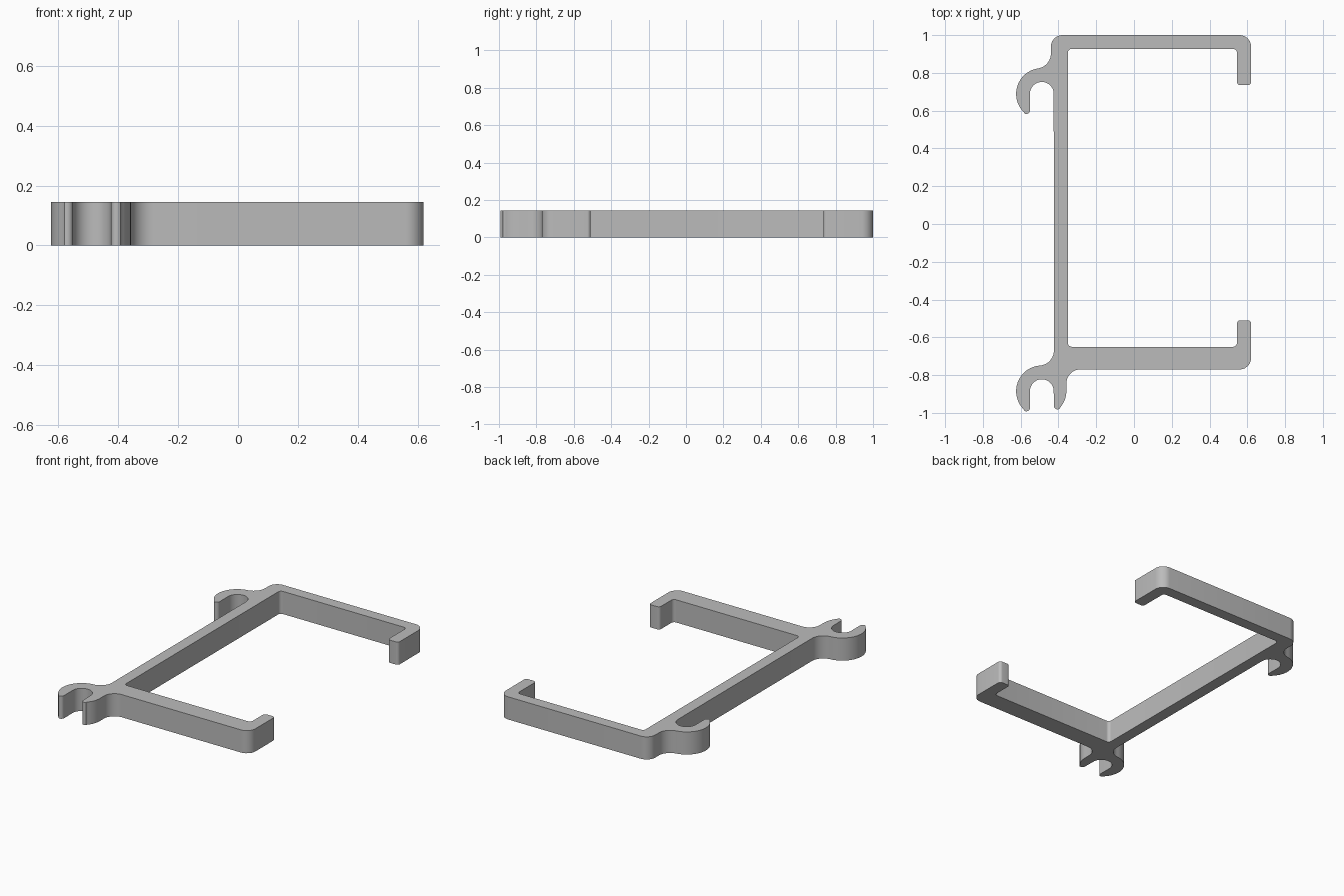
import bpy, bmesh
from math import radians, cos, sin, tan
from mathutils import Vector

if "Cube" in bpy.data.objects:
    bpy.data.objects.remove(bpy.data.objects["Cube"], do_unlink=True)

HEIGHT = 0.145
HOOK_X, HOOK_R, BORE_R = -0.488, 0.136, 0.063
EASE = 0.08            # radius blending hooks into the frame
SPINE_OUT, SPINE_IN = -0.424, -0.35
TOP_HOOK_Y, LOW_HOOK_Y = 0.689, -0.885


def arc(cx, cy, r, start, end, steps=12):
    """Points along a circular arc, angles in degrees."""
    angles = [radians(start + (end - start) * i / steps) for i in range(steps + 1)]
    return [Vector((cx + r * cos(a), cy + r * sin(a))) for a in angles]


def corner(prev, here, nxt, r, steps=6):
    """Rounded corner between two straight edges."""
    p, h, n = Vector(prev), Vector(here), Vector(nxt)
    u, v = (p - h).normalized(), (n - h).normalized()
    half = u.angle(v) / 2
    a, b = h + u * r / tan(half), h + v * r / tan(half)
    centre = h + (u + v).normalized() * r / sin(half)
    sa, sb = a - centre, b - centre
    return [centre + sa.lerp(sb, i / steps).normalized() * r for i in range(steps + 1)]


def rounded(path):
    """Round every inner point of an (x, y, radius) path; the ends only give direction."""
    out = []
    for p, h, n in zip(path, path[1:], path[2:]):
        out += corner(p[:2], h[:2], n[:2], h[2])
    return out


def hook(wall_x, cy):
    """Cable hook: blend from the wall, outer curl, rounded tip, then the bore."""
    blend_x = wall_x - EASE
    dx = blend_x - HOOK_X
    blend_y = cy + ((EASE + HOOK_R) ** 2 - dx ** 2) ** 0.5
    toward = Vector((dx, blend_y - cy)).angle_signed(Vector((1, 0)))
    deg = toward * 180 / 3.14159265
    left = HOOK_X - BORE_R
    pts = arc(blend_x, blend_y, EASE, 0, deg - 180, 10)
    pts += arc(HOOK_X, cy, HOOK_R, deg, 226, 24)[1:]
    pts += arc(left - 0.019, cy - 0.088, 0.019, 240, 360, 6)
    pts += arc(HOOK_X, cy, BORE_R, 180, 0, 18)
    return pts


# Outline, running anticlockwise from the rear right corner
outline = rounded([(0.62, 0.74, 0), (0.62, 1.0, 0.06), (-0.44, 1.0, 0.06), (-0.44, 0.8, 0)])
outline += hook(-0.44, TOP_HOOK_Y)
outline += hook(SPINE_OUT, LOW_HOOK_Y)

# Second prong of the lower hook and its blend into the front arm
outline += arc(SPINE_OUT + 0.019, LOW_HOOK_Y - 0.078, 0.019, 180, 310, 6)
outline += arc(HOOK_X, LOW_HOOK_Y, HOOK_R - 0.006, -42, 0, 8)
outline += arc(HOOK_X + HOOK_R + 0.068, -0.844, 0.074, 180, 90, 10)

# Front arm with its lip, inside of the spine, rear arm with its lip
outline += rounded([
    (0, -0.77, 0), (0.62, -0.77, 0.06),
    (0.62, -0.51, 0.018), (0.545, -0.51, 0.018),
    (0.545, -0.65, 0.02), (SPINE_IN, -0.65, 0.02),
    (SPINE_IN, 0.927, 0.02), (0.545, 0.927, 0.02),
    (0.545, 0.735, 0.018), (0.62, 0.735, 0.018), (0.62, 1.0, 0)])

# Extrude the outline into the solid bracket
bm = bmesh.new()
base = bm.faces.new([bm.verts.new((p.x, p.y, 0)) for p in outline])
result = bmesh.ops.extrude_face_region(bm, geom=[base], use_keep_orig=True)
top = [v for v in result["geom"] if isinstance(v, bmesh.types.BMVert)]
bmesh.ops.translate(bm, verts=top, vec=(0, 0, HEIGHT))
bmesh.ops.remove_doubles(bm, verts=bm.verts, dist=0.0005)
bmesh.ops.recalc_face_normals(bm, faces=bm.faces)
bmesh.ops.triangulate(bm, faces=[f for f in bm.faces if len(f.verts) > 4])
mesh = bpy.data.meshes.new("hook_bracket")
bm.to_mesh(mesh)
bm.free()
bracket = bpy.data.objects.new("hook_bracket", mesh)
bpy.context.collection.objects.link(bracket)

# Plain grey plastic
grey = bpy.data.materials.new("grey_plastic")
grey.use_nodes = True
colour = (0.5, 0.5, 0.5, 1)
grey.diffuse_color = colour
grey.node_tree.nodes["Principled BSDF"].inputs["Base Color"].default_value = colour
mesh.materials.append(grey)

bpy.ops.object.select_all(action="DESELECT")
bracket.select_set(True)
bpy.context.view_layer.objects.active = bracket
bpy.ops.object.shade_smooth_by_angle(angle=radians(30))
